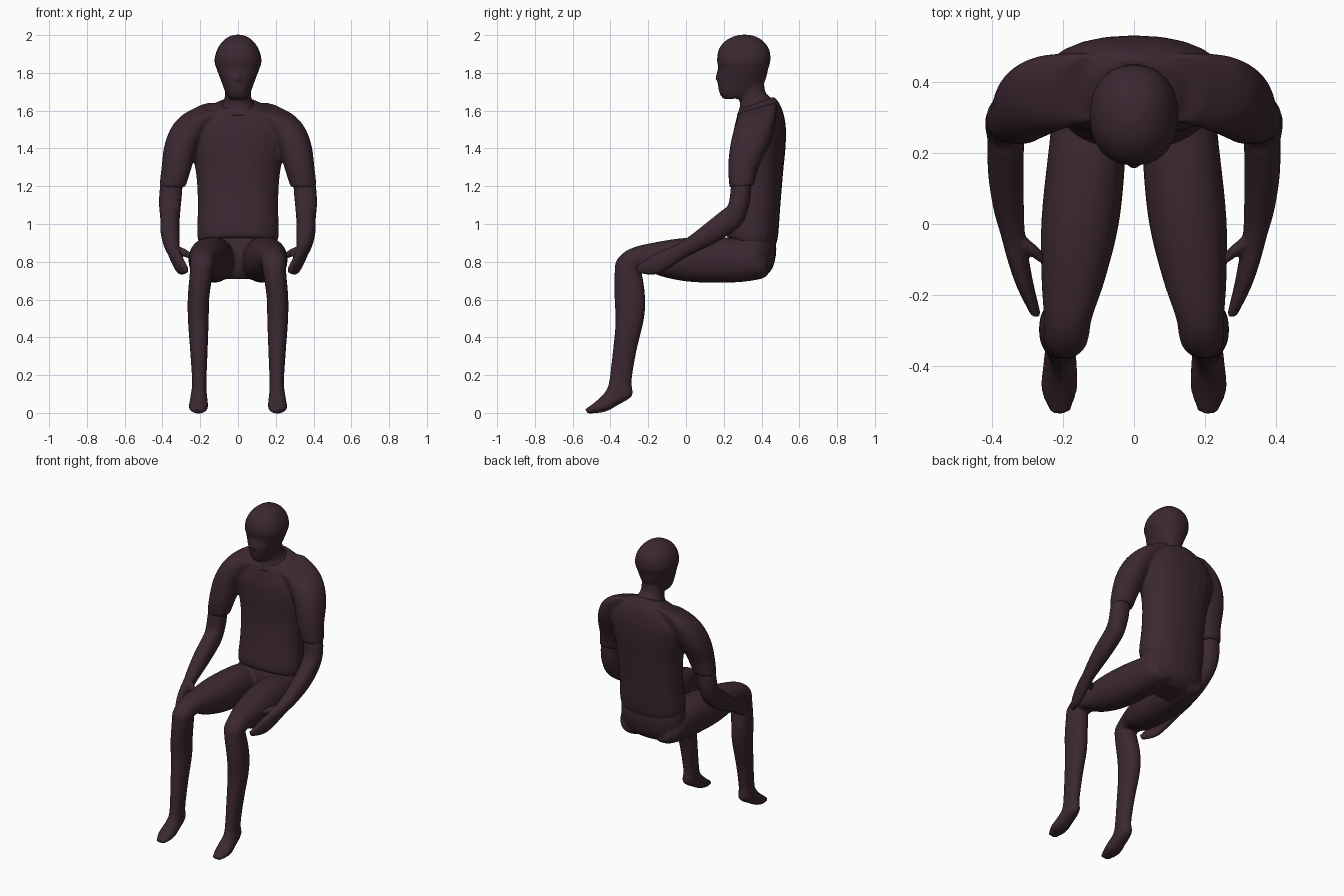
import bpy, bmesh, math
from mathutils import Vector

mat = bpy.data.materials.new("dark plum")
mat.diffuse_color = (0.045, 0.021, 0.030, 1)
SEG, SUB = 24, 4


def spline(a, b, c, d, t):
    return 0.5 * (2 * b + (c - a) * t + (2 * a - 5 * b + 4 * c - d) * t * t
                  + (3 * b - a - 3 * c + d) * t ** 3)


def tube(bm, stations, flip=1):
    """Loft of rounded sections: x centre, front y z, back y z, half width."""
    n = len(stations)
    rows = []
    for i in range(n - 1):
        quad = [stations[min(max(i + k, 0), n - 1)] for k in (-1, 0, 1, 2)]
        for s in range(SUB):
            rows.append([spline(*v, s / SUB) for v in zip(*quad)])
    rows.append(stations[-1])
    rings = []
    for x, yf, zf, yb, zb, a in rows:
        front, back = Vector((x, yf, zf)), Vector((x, yb, zb))
        mid, half = (front + back) / 2, (back - front) / 2
        ring = []
        for k in range(SEG):
            t = 2 * math.pi * k / SEG
            c, s = math.cos(t), math.sin(t)
            c = math.copysign(abs(c) ** 0.9, c)
            s = math.copysign(abs(s) ** 0.9, s)
            p = mid + half * s + Vector((a * c, 0, 0))
            ring.append(bm.verts.new((p.x * flip, p.y, p.z)))
        rings.append(ring)
    for r, q in zip(rings, rings[1:]):
        for k in range(SEG):
            j = (k + 1) % SEG
            bm.faces.new((r[k], r[j], q[j], q[k]))
    bm.faces.new(rings[0])
    bm.faces.new(rings[-1])


def build(name, single=(), paired=(), voxel=0.01, smooth=6):
    """Fuse central tubes and mirrored tubes into one smooth skin."""
    bm = bmesh.new()
    for st in single:
        tube(bm, st)
    for st in paired:
        tube(bm, st, 1)
        tube(bm, st, -1)
    bmesh.ops.recalc_face_normals(bm, faces=bm.faces)
    me = bpy.data.meshes.new(name)
    bm.to_mesh(me)
    bm.free()
    me.materials.append(mat)
    for p in me.polygons:
        p.use_smooth = True
    ob = bpy.data.objects.new(name, me)
    bpy.context.collection.objects.link(ob)
    rm = ob.modifiers.new("fuse", 'REMESH')
    rm.mode = 'VOXEL'
    rm.voxel_size = voxel
    rm.use_smooth_shade = True
    sm = ob.modifiers.new("soften", 'SMOOTH')
    sm.factor = 0.5
    sm.iterations = smooth
    return ob


# Shirt: torso and short sleeves
torso = [(0, .215, .93, .455, .85, .20), (0, .21, .97, .485, .92, .217),
         (0, .23, 1.1, .50, 1.1, .213), (0, .245, 1.25, .515, 1.28, .222),
         (0, .245, 1.38, .528, 1.42, .25), (0, .25, 1.48, .528, 1.52, .265),
         (0, .265, 1.55, .512, 1.60, .22), (0, .275, 1.59, .487, 1.65, .15),
         (0, .28, 1.605, .465, 1.675, .09)]
sleeve = [(.347, .23, 1.19, .36, 1.205, .07), (.325, .223, 1.30, .385, 1.30, .08),
          (.30, .233, 1.41, .44, 1.42, .09), (.255, .253, 1.50, .47, 1.525, .097),
          (.20, .27, 1.555, .48, 1.595, .092), (.13, .285, 1.59, .48, 1.645, .07)]
build("shirt", [torso], [sleeve], 0.01, 6)

# Head, nose and neck
skull = [(0, .20, 1.662, .34, 1.665, .045), (0, .178, 1.69, .385, 1.70, .066),
         (0, .166, 1.76, .42, 1.76, .09), (0, .172, 1.82, .435, 1.82, .113),
         (0, .164, 1.865, .447, 1.865, .125), (0, .172, 1.92, .442, 1.92, .112),
         (0, .20, 1.962, .415, 1.962, .086), (0, .24, 1.988, .38, 1.988, .055),
         (0, .285, 2.002, .335, 2.002, .02)]
nose = [(0, .17, 1.83, .21, 1.83, .012), (0, .153, 1.765, .21, 1.755, .02)]
neck = [(0, .265, 1.57, .475, 1.65, .10), (0, .285, 1.62, .425, 1.69, .074),
        (0, .28, 1.68, .415, 1.73, .068), (0, .27, 1.75, .41, 1.78, .068)]
build("head", [skull, nose, neck], (), 0.008, 4)

# Hips, bent legs and feet
hips = [(0, .25, .708, .40, .712, .12), (0, .22, .76, .455, .76, .19),
        (0, .21, .85, .478, .85, .215), (0, .225, .93, .472, .93, .205)]
leg = [(.115, .42, .84, .44, .74, .06), (.12, .34, .90, .40, .71, .10),
       (.13, .20, .93, .25, .69, .108), (.15, 0, .927, .03, .693, .11),
       (.17, -.18, .90, -.12, .72, .09), (.185, -.30, .867, -.20, .753, .069),
       (.19, -.366, .81, -.243, .765, .064), (.195, -.378, .74, -.232, .73, .061),
       (.209, -.378, .60, -.217, .62, .057), (.21, -.373, .48, -.222, .50, .055),
       (.207, -.388, .32, -.262, .33, .046), (.205, -.408, .16, -.288, .17, .038),
       (.207, -.428, .112, -.285, .092, .042), (.208, -.458, .078, -.36, .042, .048),
       (.21, -.495, .047, -.43, .006, .05), (.208, -.535, .018, -.518, -.004, .028)]
build("legs", [hips], [leg], 0.009, 3)

# Arms resting beside the thighs, with hands and thumbs
arm = [(.345, .24, 1.26, .35, 1.28, .055), (.355, .235, 1.17, .345, 1.19, .06),
       (.36, .222, 1.10, .335, 1.10, .058), (.36, .185, 1.068, .295, 1.0, .052),
       (.36, .10, 1.0, .19, .92, .05), (.352, .02, .937, .07, .858, .043),
       (.34, -.05, .892, -.01, .818, .034), (.325, -.12, .862, -.08, .773, .03),
       (.305, -.19, .827, -.16, .733, .024), (.275, -.263, .775, -.25, .738, .014)]
thumb = [(.325, -.05, .885, -.03, .84, .022), (.285, -.083, .867, -.065, .828, .022),
         (.253, -.112, .842, -.10, .815, .012)]
build("arms", (), [arm, thumb], 0.007, 3)
